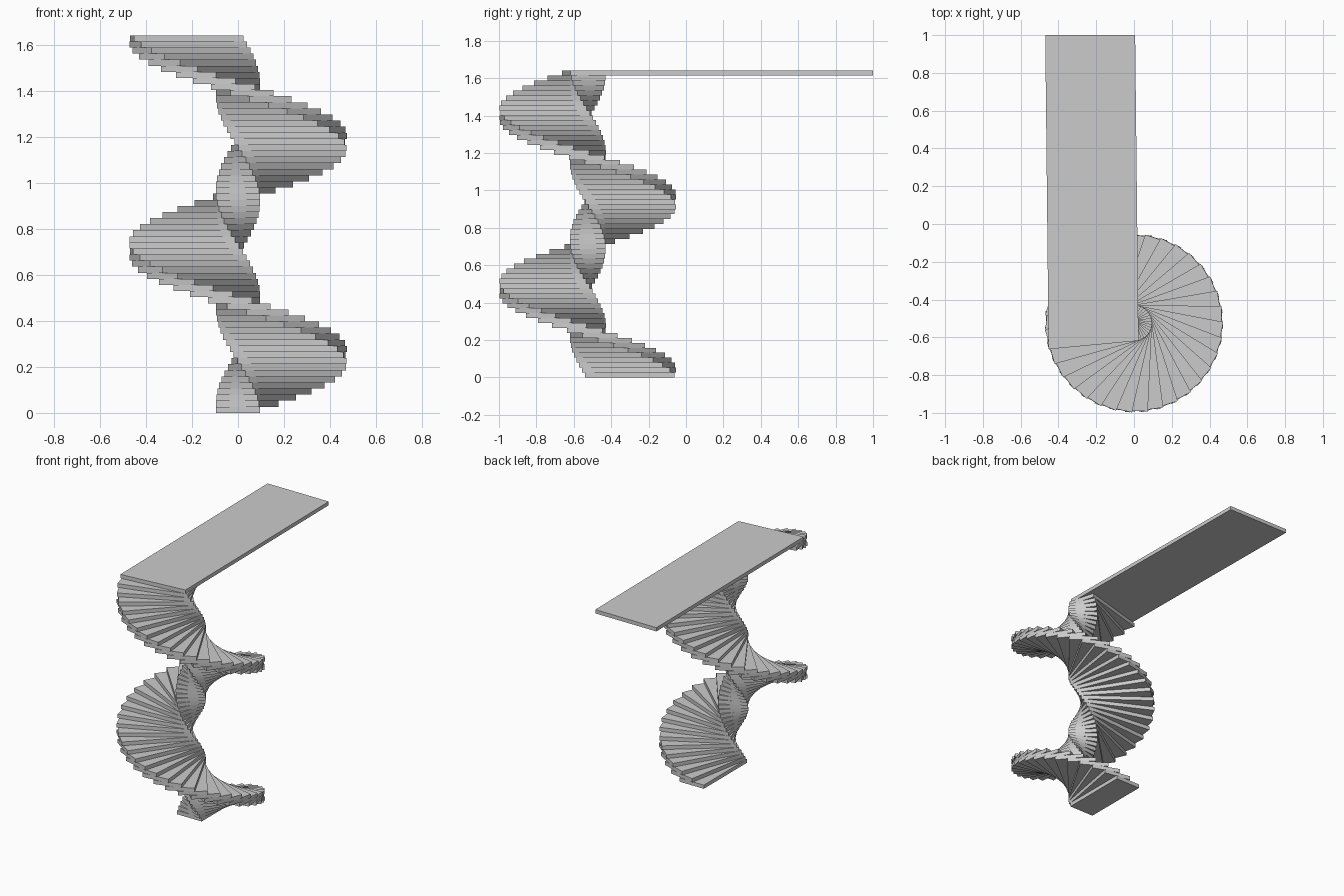
import bpy
from math import sin, cos, radians

if "Cube" in bpy.data.objects:
    bpy.data.objects.remove(bpy.data.objects["Cube"])

COUNT = 62                 # treads, the last one becomes the landing
TURN = radians(10.24)      # clockwise turn per tread, seen from above
RISE = 1.64 / COUNT
CENTRE_Y = -0.525
INNER, OUTER, HALF = -0.015, 0.463, 0.095


def tread_outline(i):
    """Rectangular plank pointing away from the stair axis."""
    s, c = sin(i * TURN), cos(i * TURN)
    local = [(INNER, -HALF), (INNER, HALF), (OUTER, HALF), (OUTER, -HALF)]
    return [(r * s + w * c, CENTRE_Y + r * c - w * s) for r, w in local]


def slab(outline, z, verts, faces):
    """Append a flat slab one rise thick."""
    b = len(verts)
    verts += [(x, y, z) for x, y in outline]
    verts += [(x, y, z + RISE) for x, y in outline]
    faces += [(b, b + 1, b + 2, b + 3), (b + 7, b + 6, b + 5, b + 4)]
    for k in range(4):
        n = (k + 1) % 4
        faces.append((b + k, b + 4 + k, b + 4 + n, b + n))


def make_object(name, slabs):
    verts, faces = [], []
    for outline, z in slabs:
        slab(outline, z, verts, faces)
    mesh = bpy.data.meshes.new(name)
    mesh.from_pydata(verts, [], faces)
    mesh.update()
    obj = bpy.data.objects.new(name, mesh)
    bpy.context.collection.objects.link(obj)


# Spiral of stacked treads
make_object("spiral_treads", [(tread_outline(i), i * RISE) for i in range(COUNT - 1)])

# Landing: the last tread with its far edge pulled out to y = 1
last = tread_outline(COUNT - 1)
last[1] = (last[1][0], 1.0)
last[2] = (last[2][0], 1.0)
make_object("landing", [(last, (COUNT - 1) * RISE)])
